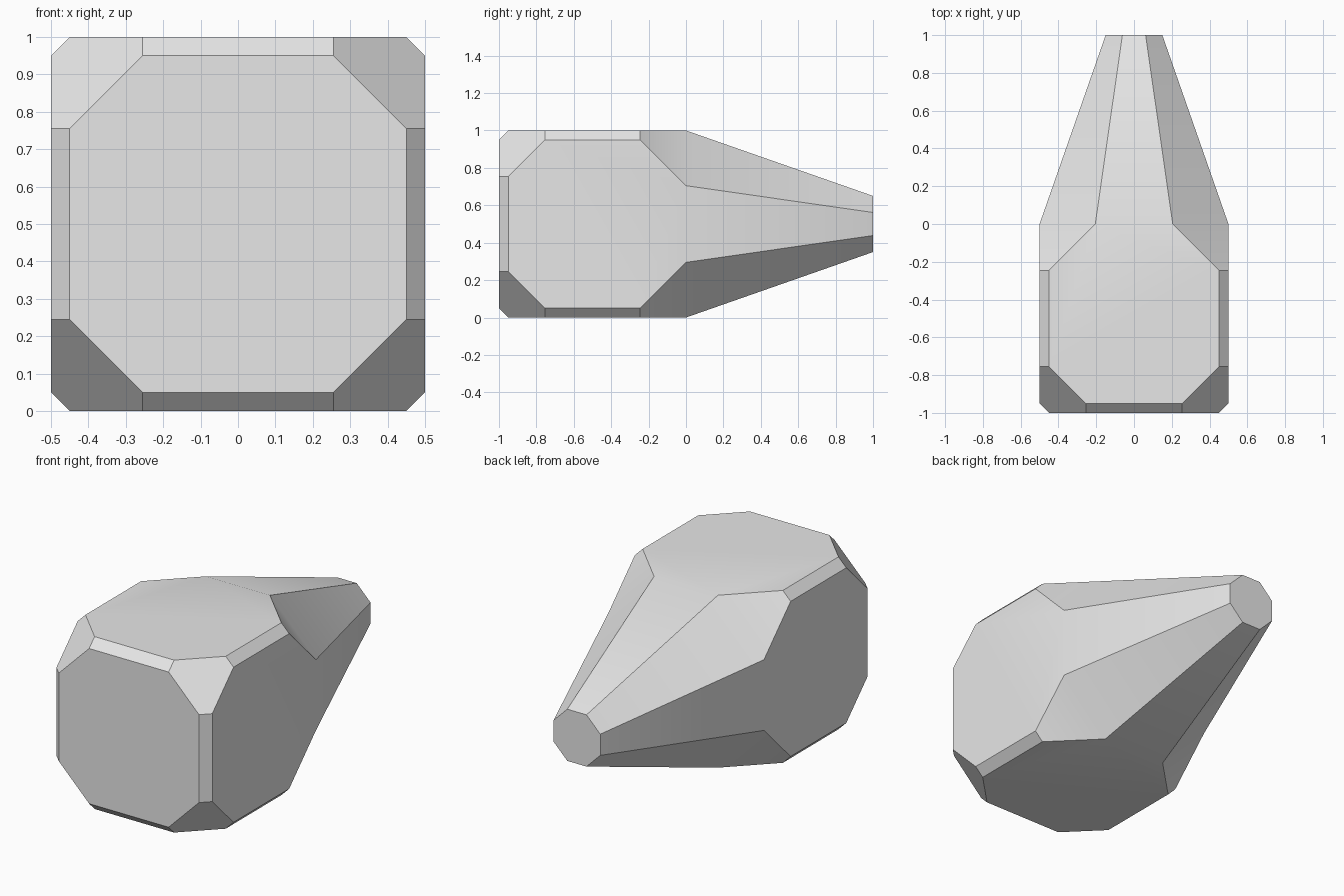
import bpy
import bmesh
import math
from mathutils import Vector

old = bpy.data.objects.get("Cube")
if old:
    bpy.data.objects.remove(old, do_unlink=True)

# One plain grey material
grey = bpy.data.materials.new("light_grey")
grey.use_nodes = True
colour = (0.8, 0.8, 0.8, 1.0)
grey.diffuse_color = colour
grey.node_tree.nodes["Principled BSDF"].inputs["Base Color"].default_value = colour

MID = 0.5  # height of the long axis

# Corner points of one eighth of the block; the rest follows by symmetry
corner = [(0.255, -1, 0.45), (0.255, -0.95, 0.5), (0.45, -0.755, 0.5),
          (0.45, -0.245, 0.5), (0.205, 0, 0.5)]

bm = bmesh.new()
for a, y, b in corner:
    for x, z in ((a, b), (b, a)):
        for sx in (-1, 1):
            for sz in (-1, 1):
                bm.verts.new((sx * x, y, MID + sz * z))

# Chamfered block: hull merged into flat faces
bmesh.ops.convex_hull(bm, input=bm.verts[:])
bmesh.ops.dissolve_limit(bm, angle_limit=math.radians(1),
                         verts=bm.verts[:], edges=bm.edges[:])

# Tapered tail: extrude the octagonal back face and shrink it
back = max(bm.faces, key=lambda f: f.calc_center_median().y)
ext = bmesh.ops.extrude_face_region(bm, geom=[back])
bmesh.ops.delete(bm, geom=[back], context='FACES_ONLY')
axis = Vector((0, 0, MID))
for v in ext["geom"]:
    if isinstance(v, bmesh.types.BMVert):
        v.co = axis + (v.co - axis) * 0.3 + Vector((0, 1, 0))
bmesh.ops.recalc_face_normals(bm, faces=bm.faces[:])

mesh = bpy.data.meshes.new("tapered_block")
bm.to_mesh(mesh)
bm.free()
mesh.materials.append(grey)
block = bpy.data.objects.new("tapered_block", mesh)
bpy.context.collection.objects.link(block)

# Soft bend between block and tail, sharp chamfers elsewhere
bpy.ops.object.select_all(action='DESELECT')
block.select_set(True)
bpy.context.view_layer.objects.active = block
bpy.ops.object.shade_smooth_by_angle(angle=math.radians(30))
